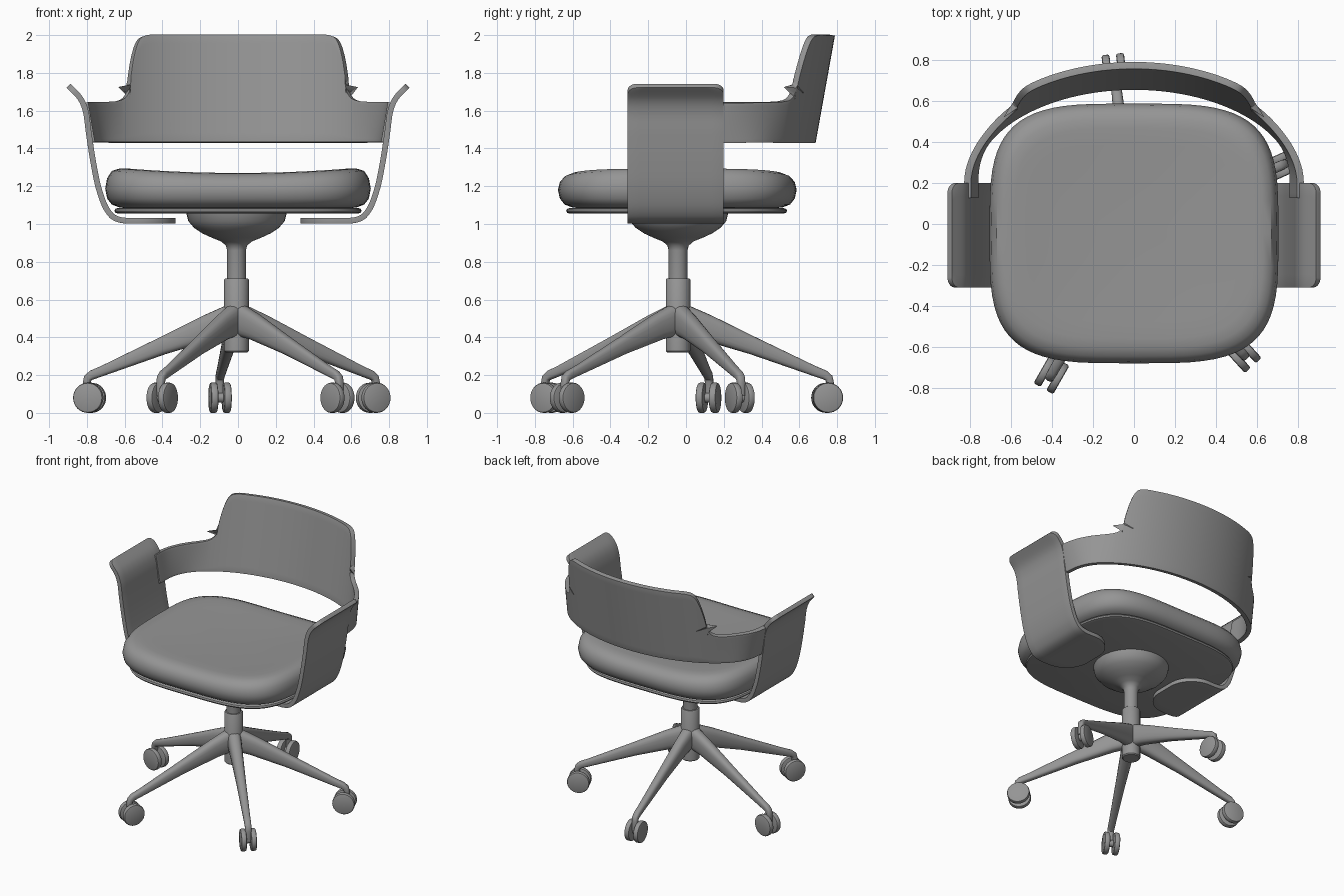
import bpy, bmesh, math
from math import sin, cos, pi, radians, copysign

if "Cube" in bpy.data.objects:
    bpy.data.objects.remove(bpy.data.objects["Cube"])

CX, CY = -0.008, -0.042   # axis of the pedestal

# one dark grey for the whole chair
GREY = bpy.data.materials.new("dark_grey")
GREY.diffuse_color = (.3, .3, .3, 1)
GREY.use_nodes = True
GREY.node_tree.nodes["Principled BSDF"].inputs["Base Color"].default_value = GREY.diffuse_color


def finish(name, verts, faces, mods=(), angle=40):
    """Make a mesh object, bake its modifiers and smooth it."""
    me = bpy.data.meshes.new(name)
    me.from_pydata(verts, [], faces)
    me.materials.append(GREY)
    bm = bmesh.new()
    bm.from_mesh(me)
    bmesh.ops.recalc_face_normals(bm, faces=bm.faces)
    bm.to_mesh(me)
    bm.free()
    ob = bpy.data.objects.new(name, me)
    bpy.context.collection.objects.link(ob)
    for kind, props in mods:
        m = ob.modifiers.new(kind.title(), kind)
        for k, v in props.items():
            setattr(m, k, v)
    bpy.ops.object.select_all(action='DESELECT')
    ob.select_set(True)
    bpy.context.view_layer.objects.active = ob
    if mods:
        bpy.ops.object.convert(target='MESH')
    bpy.ops.object.shade_smooth_by_angle(angle=radians(angle))
    return ob


def loft(rings):
    """Closed skin through rings of equal length, capped at both ends."""
    n = len(rings[0])
    verts = [p for r in rings for p in r]
    faces = [(i * n + j, i * n + (j + 1) % n, (i + 1) * n + (j + 1) % n, (i + 1) * n + j)
             for i in range(len(rings) - 1) for j in range(n)]
    faces += [tuple(range(n)), tuple(range(len(verts) - n, len(verts)))]
    return verts, faces


def grid(rows):
    n = len(rows[0])
    verts = [p for r in rows for p in r]
    faces = [(i * n + j, i * n + j + 1, (i + 1) * n + j + 1, (i + 1) * n + j)
             for i in range(len(rows) - 1) for j in range(n - 1)]
    return verts, faces


def spline(pts, t):
    """Catmull-Rom point at t in 0..1."""
    s = min(max(t, 0), 1) * (len(pts) - 1)
    i = min(int(s), len(pts) - 2)
    u = s - i
    p1, p2 = pts[i], pts[i + 1]
    p0, p3 = pts[max(i - 1, 0)], pts[min(i + 2, len(pts) - 1)]
    return [0.5 * (2 * b + (c - a) * u + (2 * a - 5 * b + 4 * c - d) * u * u
                   + (3 * b - a - 3 * c + d) * u ** 3) for a, b, c, d in zip(p0, p1, p2, p3)]


def lathe(profile, n=40):
    return loft([[(CX + r * cos(2 * pi * j / n), CY + r * sin(2 * pi * j / n), z)
                  for j in range(n)] for r, z in profile])


def pad(profile, a, b, cy, saddle=0.0, n=72, power=3.7):
    """Rounded-square slab from (inset, z, saddle weight) rings."""
    rings = []
    for inset, z, w in profile:
        ring = []
        for j in range(n):
            c, s = cos(2 * pi * j / n), sin(2 * pi * j / n)
            x = (a - inset) * copysign(abs(c) ** (2 / power), c)
            y = (b - inset) * copysign(abs(s) ** (2 / power), s)
            ring.append((x, cy + y, z + w * saddle * (x / 0.6) ** 2))
        rings.append(ring)
    return loft(rings)


# seat cushion with slightly raised sides, and the plate under it
finish("seat_cushion", *pad([(.12, 1.083, 0), (.075, 1.088, 0), (.035, 1.103, 0), (.01, 1.135, 0),
                             (0, 1.18, .2), (.01, 1.222, .6), (.035, 1.25, 1), (.075, 1.266, 1),
                             (.12, 1.27, 1), (.2, 1.268, 1), (.32, 1.265, 1), (.45, 1.263, 1),
                             (.58, 1.262, 1)], .703, .632, -.046, .025))
finish("seat_plate", *pad([(.02, 1.055, 0), (.005, 1.06, 0), (0, 1.07, 0), (.005, 1.08, 0),
                           (.02, 1.085, 0)], .655, .585, -.05))

# pedestal: bowl and gas lift, then hub sleeve
finish("lift_column", *lathe([(.05, .68), (.05, .86), (.056, .885), (.08, .907), (.13, .927), (.18, .95),
                              (.225, .98), (.255, 1.015), (.265, 1.055)]))
finish("base_hub", *lathe([(.058, .32), (.065, .327), (.065, .705), (.06, .712)]))

# arm panels: bent sheets with rounded ends
ARM = [(.33, 1.018), (.48, 1.018), (.625, 1.022), (.69, 1.07), (.735, 1.18), (.765, 1.32),
       (.79, 1.48), (.805, 1.59), (.835, 1.665), (.897, 1.732)]
path = [spline(ARM, .5 - .5 * cos(pi * i / 70)) for i in range(71)]
dist = [0]
for p, q in zip(path, path[1:]):
    dist.append(dist[-1] + math.dist(p, q))


def corner(d, r):
    return 0 if d >= r else r - math.sqrt(max(0, r * r - (r - d) ** 2))


rows = []
for (x, z), d in zip(path, dist):
    hw = .254 - corner(d, .19) - corner(dist[-1] - d, .05)
    rows.append([(x, -.055 + hw * k / 4, z) for k in range(-4, 5)])
SHEET = [('SOLIDIFY', dict(thickness=.03, offset=0, use_even_offset=True)),
         ('BEVEL', dict(width=.011, segments=3, limit_method='ANGLE', angle_limit=radians(50)))]
finish("arm_panels", *grid(rows), SHEET + [('MIRROR', dict(use_axis=(True, False, False)))])

# backrest: wrapped band with a raised, reclined centre, ends sunk into the arm panels
TOP = [(0, 2.0), (.2, 2.0), (.38, 2.0), (.485, 1.998), (.53, 1.97), (.557, 1.89), (.575, 1.78),
       (.58, 1.71), (.608, 1.664), (.66, 1.648), (.73, 1.645)]
edge = [(math.asin(x / .795), z) for x, z in TOP] + [(radians(80), 1.643), (radians(97), 1.643)]


def wrap(t, z):
    blend = min(1, max(0, (t - radians(60)) / radians(30)))
    shift = (.774 + (z - 1.432) * .17 - .795) * blend * blend * (3 - 2 * blend)
    if t > pi / 2:
        return (.795 + shift, .2 - (t - pi / 2) * .6, z)
    lean = .18 * (z - 1.435) * min(1, 1.6 * cos(t))
    return (.795 * sin(t) + shift, .2 + .47 * cos(t) + lean, z)


half = []
for i in range(61):
    f = i / 60
    t, z = spline(edge, f)
    tb = t * .6 + radians(97) * f * .4
    half.append([wrap(tb + (t - tb) * k / 12, 1.432 + (z - 1.432) * k / 12) for k in range(13)])
rows = [[(-x, y, z) for x, y, z in r] for r in half[:0:-1]] + half
finish("backrest", *grid(rows),
       [('SOLIDIFY', dict(thickness=.034, offset=0, use_even_offset=True)), SHEET[1]])

# five-star base: tapered legs that bend down into twin-wheel castors
LEG = [(.02, .492, -22, .05, .085), (.15, .452, -22, .044, .07), (.4, .355, -22, .034, .047),
       (.72, .224, -22, .025, .027), (.78, .201, -28, .024, .025), (.803, .185, -58, .023, .022),
       (.81, .16, -90, .022, .02), (.81, .09, -90, .02, .018)]


def place(ang, r, w, z):
    return (CX + r * cos(ang) - w * sin(ang), CY + r * sin(ang) + w * cos(ang), z)


for i in range(5):
    ang = radians(96.3 + 72 * i)
    rings = []
    for r, z, tilt, hw, hh in LEG:
        ring = []
        for j in range(20):
            c, s = cos(2 * pi * j / 20), sin(2 * pi * j / 20)
            w = hw * copysign(abs(c) ** .75, c)
            h = hh * copysign(abs(s) ** .75, s)
            ring.append(place(ang, r - h * sin(radians(tilt)), w, z + h * cos(radians(tilt))))
        rings.append(ring)
    finish(f"base_leg_{i + 1}", *loft(rings))

    def disc(name, profile):
        finish(name, *loft([[place(ang, .794 + rad * cos(2 * pi * j / 32), w,
                                   .08 + rad * sin(2 * pi * j / 32)) for j in range(32)]
                            for rad, w in profile]))

    for side, tag in ((-1, "a"), (1, "b")):
        disc(f"castor_wheel_{i + 1}{tag}", [(.07, side * .016), (.077, side * .019), (.08, side * .025),
                                            (.08, side * .046), (.077, side * .052), (.07, side * .055)])
    disc(f"castor_axle_{i + 1}", [(.025, -.03), (.025, .03)])
